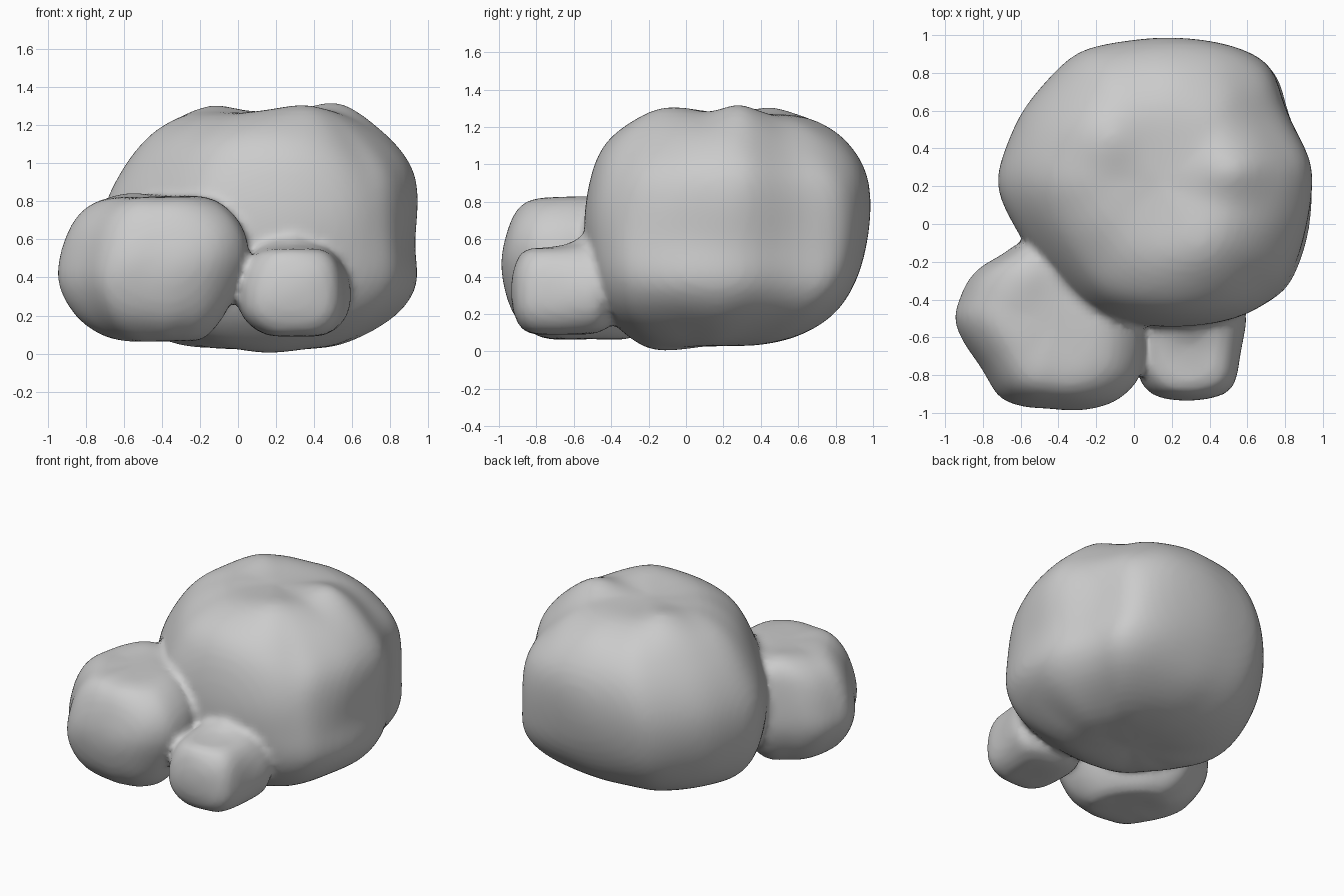
import bpy, bmesh, math, random
from mathutils import Vector

random.seed(4)
bm = bmesh.new()


def rock(outline, levels, bumps, jitter):
    """Loft a plan outline through levels (z, x0, x1, y0, y1), then push local bumps."""
    xs, ys = [p[0] for p in outline], [p[1] for p in outline]
    mx, my = (min(xs) + max(xs)) / 2, (min(ys) + max(ys)) / 2
    hx, hy = (max(xs) - min(xs)) / 2, (max(ys) - min(ys)) / 2
    unit = [((x - mx) / hx, (y - my) / hy) for x, y in outline]
    faces = []

    def place(u, v, lv, amount):
        z, x0, x1, y0, y1 = lv
        p = Vector(((x0 + x1) / 2 + u * (x1 - x0) / 2,
                    (y0 + y1) / 2 + v * (y1 - y0) / 2, z))
        p += Vector([random.uniform(-amount, amount) for _ in range(3)])
        push = Vector()
        for centre, radius, offset in bumps:
            d = (p - Vector(centre)).length
            push += Vector(offset) * math.exp(-(d / radius) ** 2)
        return bm.verts.new(p + push)

    rings = [[place(u, v, lv, jitter) for u, v in unit] for lv in levels]
    n = len(unit)
    for a, b in zip(rings, rings[1:]):
        for i in range(n):
            j = (i + 1) % n
            faces.append(bm.faces.new((a[i], a[j], b[j], b[i])))
    # caps: an inner ring and a centre point at each end
    for ring, lv in ((rings[0], levels[0]), (rings[-1], levels[-1])):
        inner = [place(u * 0.55, v * 0.55, lv, jitter * 0.5) for u, v in unit]
        mid = place(0, 0, lv, 0)
        for i in range(n):
            j = (i + 1) % n
            faces.append(bm.faces.new((ring[i], ring[j], inner[j], inner[i])))
            faces.append(bm.faces.new((inner[i], inner[j], mid)))
    bmesh.ops.recalc_face_normals(bm, faces=faces)


# Large boulder
rock([(-.75, .22), (-.69, .42), (-.61, .60), (-.49, .74), (-.38, .86), (-.27, .94),
      (0, .98), (.2, 1.0), (.5, .98), (.7, .9), (.79, .8), (.82, .65), (.88, .5),
      (.96, .36), (.98, .22), (.95, 0), (.92, -.15), (.85, -.33), (.75, -.41),
      (.6, -.51), (.3, -.56), (0, -.54), (-.25, -.48), (-.40, -.33), (-.55, -.15),
      (-.66, .03)],
     [(.03, -.25, .48, -.2, .42), (.08, -.45, .64, -.32, .62), (.2, -.62, .85, -.46, .81),
      (.37, -.71, .96, -.52, .92), (.55, -.75, .93, -.55, .97), (.75, -.74, .95, -.56, 1.0),
      (.95, -.65, .96, -.52, .99), (1.1, -.54, .85, -.46, .90), (1.2, -.42, .72, -.35, .78),
      (1.27, -.24, .53, -.18, .62)],
     [((.56, .3, 1.27), .14, (0, 0, .10)),        # top peak
      ((.36, -.12, 1.26), .17, (0, 0, .06)),      # front crest
      ((-.18, .5, 1.26), .16, (0, 0, .06)),       # back left crest
      ((-.3, -.2, 1.22), .25, (0, 0, -.04)),      # low front left top
      ((.70, .75, 1.12), .30, (-.06, -.06, -.02)),  # sloped back right shoulder
      ((.72, -.30, 1.10), .30, (-.06, .05, 0)),   # sloped front right shoulder
      ((.80, .72, .42), .30, (.02, .02, -.02)),   # low back right bulge
      ((.86, -.33, .42), .25, (.02, -.02, 0)),    # low front right bulge
      ((.95, .0, .37), .18, (.02, 0, 0)),         # right knob
      ((.17, -.15, .03), .18, (0, 0, -.03))],     # lowest foot
     .008)

# Medium boulder at the front left
rock([(-.98, -.49), (-.94, -.38), (-.9, -.28), (-.82, -.19), (-.70, -.14), (-.58, -.03),
      (-.42, -.06), (-.25, -.14), (-.1, -.28), (.03, -.45), (.08, -.62), (.06, -.78),
      (.02, -.86), (-.08, -.94), (-.2, -.97), (-.32, -.99), (-.46, -.97), (-.57, -.97),
      (-.70, -.93), (-.76, -.85), (-.82, -.74), (-.9, -.64)],
     [(.065, -.64, -.2, -.76, -.3), (.1, -.75, -.15, -.84, -.22), (.19, -.87, -.06, -.94, -.13),
      (.36, -.98, .02, -.985, -.07), (.5, -.96, .07, -1.0, -.05), (.64, -.92, .06, -.97, -.07),
      (.75, -.84, -.03, -.92, -.1), (.815, -.72, -.14, -.85, -.2)],
     [((-.63, -.2, .8), .16, (0, .02, .06)),      # back bump
      ((-.3, -.5, .81), .3, (0, 0, .015))],
     .008)

# Small rock at the front right
rock([(.05, -.68), (.05, -.82), (.09, -.89), (.16, -.93), (.3, -.94), (.42, -.93),
      (.5, -.90), (.55, -.84), (.56, -.7), (.57, -.55), (.57, -.45), (.45, -.4),
      (.3, -.38), (.16, -.4), (.08, -.47), (.05, -.57)],
     [(.09, .17, .43, -.83, -.5), (.12, .1, .51, -.89, -.4), (.2, .03, .56, -.935, -.38),
      (.32, .03, .57, -.94, -.36), (.43, .05, .56, -.93, -.36), (.51, .09, .52, -.9, -.38),
      (.55, .15, .46, -.86, -.42)],
     [((.27, -.45, .55), .15, (0, 0, .11)),       # ramp into the large boulder
      ((.57, -.46, .3), .17, (.04, 0, 0)),        # right flank
      ((.05, -.6, .35), .18, (-.05, 0, 0))],      # web to the medium boulder
     .006)

# Fuse the three rocks into one skin: round off, weld, soften the valleys
mesh = bpy.data.meshes.new("rock_cluster")
bm.to_mesh(mesh)
bm.free()
cluster = bpy.data.objects.new("rock_cluster", mesh)
bpy.context.collection.objects.link(cluster)
cluster.modifiers.new("round", 'SUBSURF').levels = 2
cluster.modifiers["round"].render_levels = 2
fuse = cluster.modifiers.new("fuse", 'REMESH')
fuse.mode = 'VOXEL'
fuse.voxel_size = 0.025
fuse.use_smooth_shade = True
soften = cluster.modifiers.new("soften", 'SMOOTH')
soften.factor = 0.5
soften.iterations = 4
